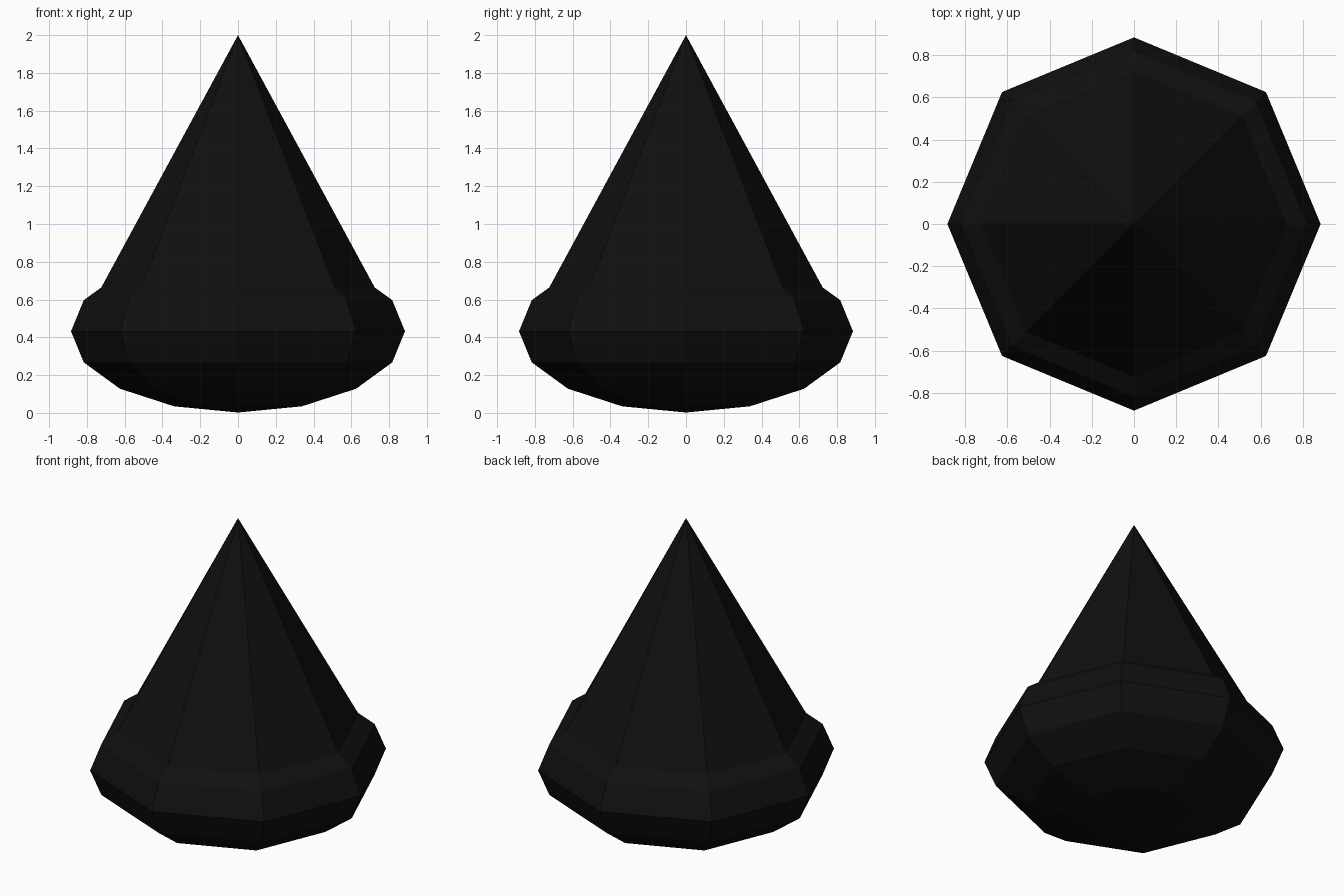
import bpy, bmesh
from mathutils import Matrix

if "Cube" in bpy.data.objects:
    bpy.data.objects.remove(bpy.data.objects["Cube"])

SIDES = 8
black = bpy.data.materials.new("near_black")
black.diffuse_color = (0.005, 0.005, 0.005, 1)
black.use_nodes = True
black.node_tree.nodes["Principled BSDF"].inputs["Base Color"].default_value = black.diffuse_color


def add_part(name, bm):
    mesh = bpy.data.meshes.new(name)
    bm.to_mesh(mesh)
    bm.free()
    mesh.materials.append(black)
    obj = bpy.data.objects.new(name, mesh)
    bpy.context.collection.objects.link(obj)
    return obj


# Flattened low-poly ball forming the rounded base
bm = bmesh.new()
bmesh.ops.create_uvsphere(bm, u_segments=SIDES, v_segments=8, radius=1,
                          matrix=Matrix.Translation((0, 0, 0.432)) @ Matrix.Diagonal((0.884, 0.884, 0.43, 1)))
add_part("rounded_base", bm)

# Eight-sided cone, its foot sunk into the ball
foot, apex = 0.45, 2.0
slope = 0.726 / (apex - 0.66)
bm = bmesh.new()
bmesh.ops.create_cone(bm, cap_ends=True, segments=SIDES, radius1=slope * (apex - foot), radius2=0,
                      depth=apex - foot, matrix=Matrix.Translation((0, 0, (apex + foot) / 2)))
bmesh.ops.remove_doubles(bm, verts=bm.verts, dist=1e-5)
add_part("pointed_cone", bm)
